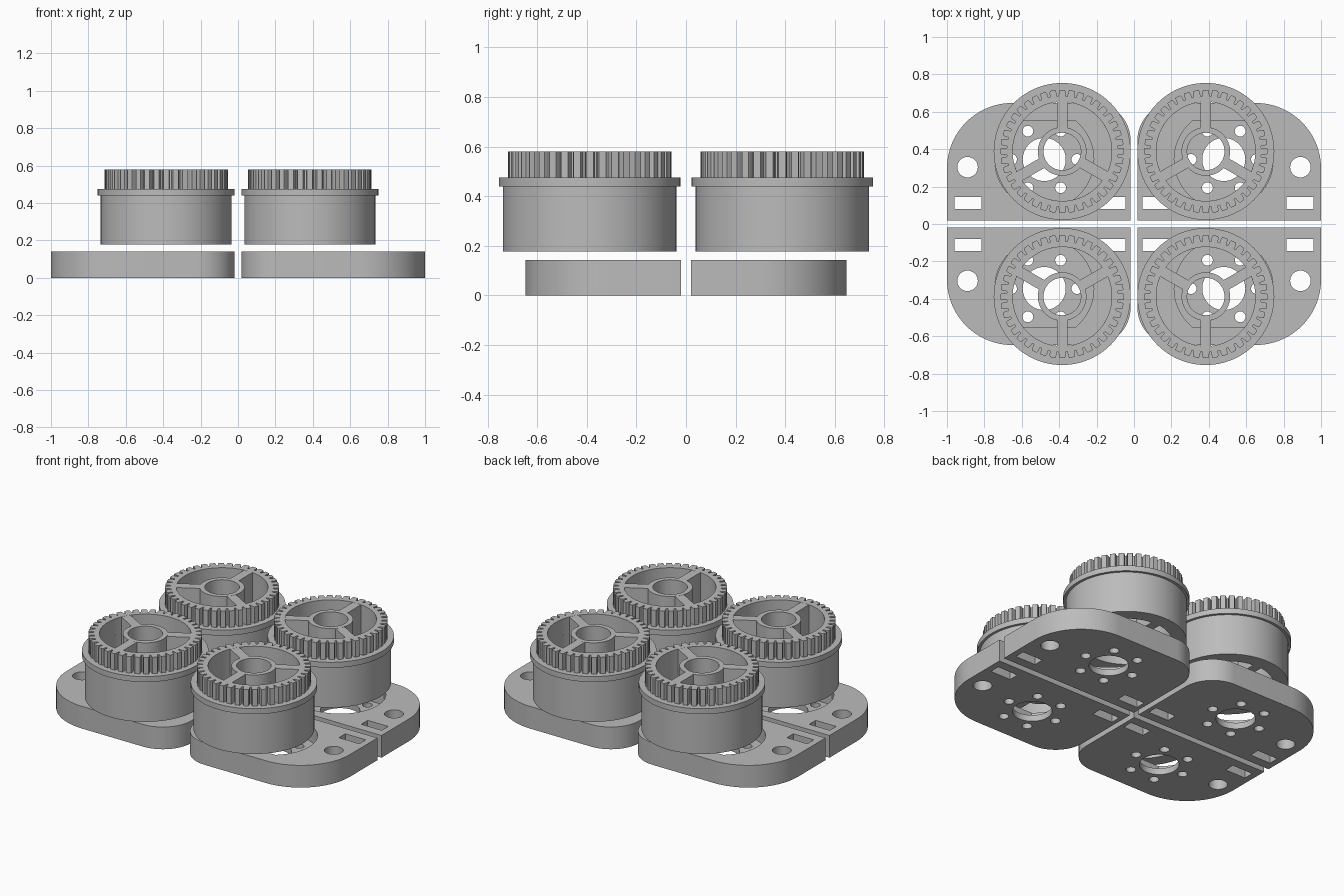
import bpy, bmesh, math
from mathutils import Matrix, Vector

cube = bpy.data.objects.get("Cube")
if cube:
    bpy.data.objects.remove(cube, do_unlink=True)

grey = bpy.data.materials.new("plain grey")
grey.use_nodes = True
colour = (0.5, 0.5, 0.5, 1)
grey.diffuse_color = colour
grey.node_tree.nodes["Principled BSDF"].inputs["Base Color"].default_value = colour

AXIS = (0.384, 0.388)    # pulley centre
MOTOR = (0.48, 0.345)    # motor mount centre
PLATE_TOP = 0.142
FLOOR = 0.04
BASE, SHOULDER, RIM, TOP = 0.178, 0.44, 0.475, 0.58


def arc(cx, cy, r, a0, a1, n):
    steps = [math.radians(a0 + (a1 - a0) * i / n) for i in range(n + 1)]
    return [(cx + r * math.cos(a), cy + r * math.sin(a)) for a in steps]


def circle(cx, cy, r, n=48):
    return arc(cx, cy, r, 0, 360, n)[:-1]


def rect(x0, x1, y0, y1):
    return [(x0, y0), (x1, y0), (x1, y1), (x0, y1)]


def mesh_object(name, bm):
    bmesh.ops.recalc_face_normals(bm, faces=bm.faces)
    mesh = bpy.data.meshes.new(name)
    bm.to_mesh(mesh)
    bm.free()
    mesh.materials.append(grey)
    obj = bpy.data.objects.new(name, mesh)
    bpy.context.collection.objects.link(obj)
    return obj


def prism(name, outline, z0, z1):
    bm = bmesh.new()
    face = bm.faces.new([bm.verts.new((x, y, z0)) for x, y in outline])
    out = bmesh.ops.extrude_face_region(bm, geom=[face])["geom"]
    bmesh.ops.translate(bm, vec=(0, 0, z1 - z0),
                        verts=[v for v in out if isinstance(v, bmesh.types.BMVert)])
    return mesh_object(name, bm)


def ring(name, outer, inner, z0, z1):
    """Tube between two loops with the same number of points."""
    bm = bmesh.new()
    loops = [[bm.verts.new((x, y, z)) for x, y in pts]
             for pts, z in ((outer, z0), (outer, z1), (inner, z1), (inner, z0))]
    n = len(outer)
    for k in range(4):
        a, b = loops[k], loops[(k + 1) % 4]
        for i in range(n):
            j = (i + 1) % n
            bm.faces.new((a[i], a[j], b[j], b[i]))
    return mesh_object(name, bm)


def cut(obj, outline, z0, z1):
    cutter = prism("cutter", outline, z0, z1)
    cutter.hide_render = True
    mod = obj.modifiers.new("cut", "BOOLEAN")
    mod.operation, mod.solver, mod.object = "DIFFERENCE", "EXACT", cutter
    graph = bpy.context.evaluated_depsgraph_get()
    mesh = bpy.data.meshes.new_from_object(obj.evaluated_get(graph))
    obj.modifiers.clear()
    obj.data = mesh
    bpy.data.objects.remove(cutter, do_unlink=True)


# Base plate with one large and one small rounded corner
outline = ([(0.018, 0.02), (1.0, 0.02)]
           + arc(0.65, 0.297, 0.35, 0, 90, 24)
           + arc(0.218, 0.447, 0.2, 90, 180, 16))
plate = prism("base_plate", outline, 0, PLATE_TOP)

# Motor pocket, flat on its far side
pocket = [(x, min(y, 0.55)) for x, y in circle(*MOTOR, 0.265, 64)]
flat = [p for p in pocket if p[1] == 0.55]
pocket = [p for p in pocket if p not in flat[1:-1]]
cut(plate, pocket, FLOOR, 0.3)

# Through holes: motor centre, screw circle, corner hole and strap slots
cut(plate, circle(*MOTOR, 0.115), -0.1, 0.3)
for k in range(6):
    a = math.radians(60 * k)
    cut(plate, circle(MOTOR[0] + 0.175 * math.cos(a),
                      MOTOR[1] + 0.175 * math.sin(a), 0.029, 24), -0.1, 0.3)
cut(plate, circle(0.89, 0.304, 0.055, 32), -0.1, 0.3)
for x in (0.045, 0.815):
    cut(plate, rect(x, x + 0.145, 0.08, 0.145), -0.1, 0.3)

# Pulley drum and flange
drum = ring("pulley_drum", circle(*AXIS, 0.35, 96), circle(*AXIS, 0.265, 96), BASE, SHOULDER)
flange = ring("pulley_flange", circle(*AXIS, 0.366, 96), circle(*AXIS, 0.265, 96), SHOULDER, RIM)

# Toothed ring
TEETH = 40
tooth = [(-0.28, 0.33), (0.28, 0.33), (0.36, 0.318), (0.4, 0.296), (0.6, 0.296), (0.64, 0.318)]
outer, inner = [], []
for k in range(TEETH):
    for t, r in tooth:
        a = math.pi / 2 + 2 * math.pi * (k + t) / TEETH
        d = Vector((math.cos(a), math.sin(a)))
        outer.append(tuple(Vector(AXIS) + d * r))
        inner.append(tuple(Vector(AXIS) + d * 0.265))
gear = ring("toothed_ring", outer, inner, RIM, TOP)

# Hub and three spokes
hub = ring("pulley_hub", circle(*AXIS, 0.13, 64), circle(*AXIS, 0.1, 64), BASE, TOP)
parts = [plate, drum, flange, gear, hub]
for k in range(3):
    spoke = prism(f"pulley_spoke_{k + 1}", rect(0.12, 0.272, -0.029, 0.029), BASE, TOP - 0.0005)
    spoke.data.transform(Matrix.Translation((*AXIS, 0))
                         @ Matrix.Rotation(math.radians(90 + 120 * k), 4, "Z"))
    parts.append(spoke)

# Mirror the corner unit into the other three quarters
everything = list(parts)
for part in parts:
    for sx, sy, label in ((-1, 1, "back_right"), (1, -1, "front_left"), (-1, -1, "front_right")):
        copy = part.copy()
        copy.data = part.data.copy()
        copy.data.transform(Matrix.Diagonal((sx, sy, 1, 1)))
        if sx * sy < 0:
            copy.data.flip_normals()
        copy.name = f"{label}_{part.name}"
        bpy.context.collection.objects.link(copy)
        everything.append(copy)
    part.name = f"back_left_{part.name}"

# Smooth curved walls, keep the edges crisp
bpy.ops.object.select_all(action="DESELECT")
for obj in everything:
    obj.select_set(True)
bpy.context.view_layer.objects.active = everything[0]
bpy.ops.object.shade_smooth_by_angle(angle=math.radians(25))
